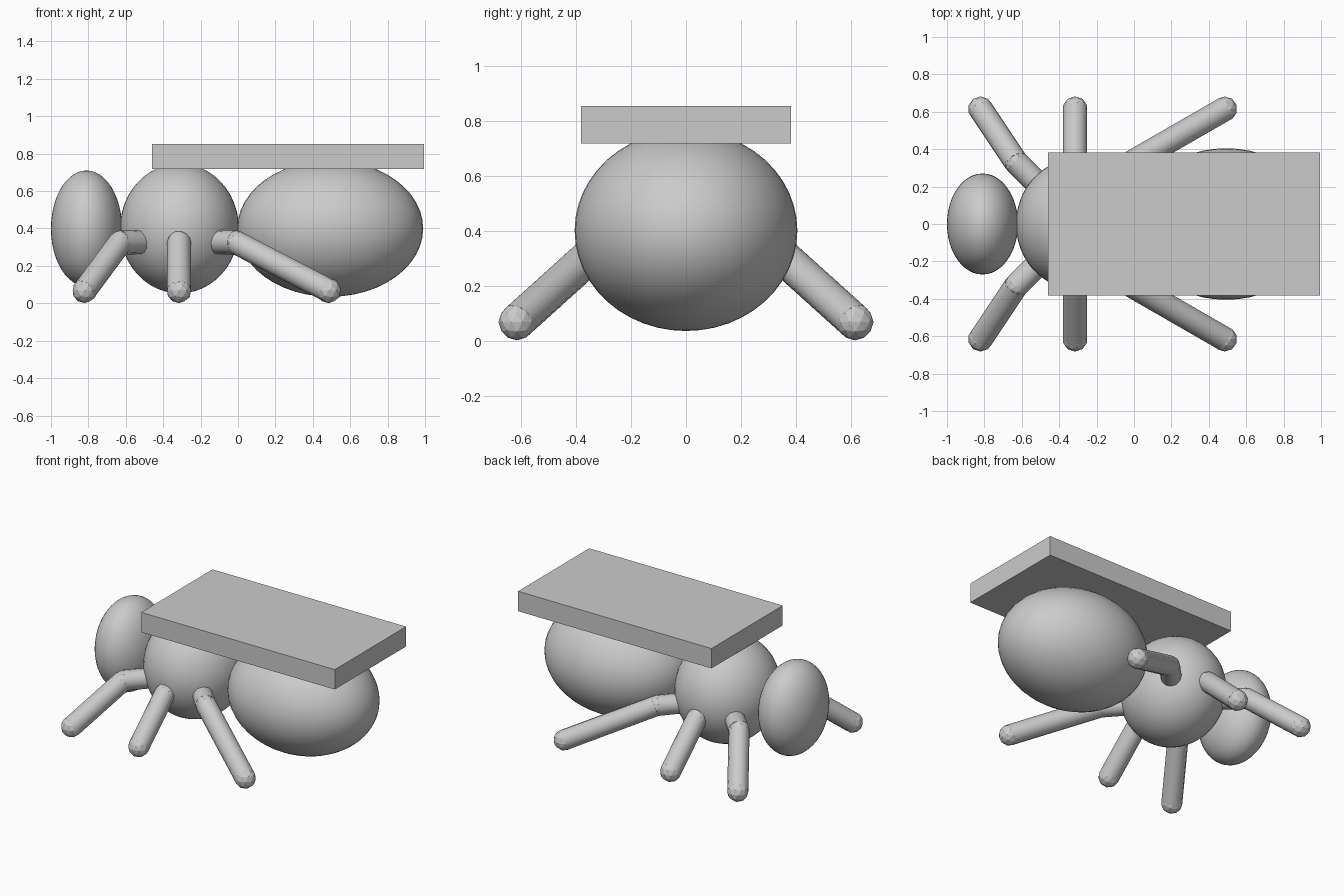
import bpy
from math import radians
from mathutils import Vector

cube = bpy.data.objects.get("Cube")
if cube:
    bpy.data.objects.remove(cube, do_unlink=True)

grey = bpy.data.materials.new("plain grey")
grey.use_nodes = True
grey.diffuse_color = (0.6, 0.6, 0.6, 1)
grey.node_tree.nodes["Principled BSDF"].inputs["Base Color"].default_value = (0.6, 0.6, 0.6, 1)


def finish(name, smooth=None):
    obj = bpy.context.object
    obj.name = name
    obj.data.materials.append(grey)
    if smooth:
        bpy.ops.object.transform_apply(location=False, rotation=True, scale=True)
        bpy.ops.object.shade_smooth_by_angle(angle=radians(smooth))
    return obj


def ellipsoid(name, x, radii):
    bpy.ops.mesh.primitive_uv_sphere_add(segments=48, ring_count=24, radius=1, location=(x, 0, 0.4))
    bpy.context.object.scale = radii
    finish(name, 60)


def rod(name, a, b, radius):
    a, b = Vector(a), Vector(b)
    d = b - a
    bpy.ops.mesh.primitive_cylinder_add(vertices=12, radius=radius, depth=d.length, location=(a + b) / 2)
    bpy.context.object.rotation_euler = d.to_track_quat('Z', 'Y').to_euler()
    finish(name, 32)


def ball(name, centre, radius):
    bpy.ops.mesh.primitive_ico_sphere_add(subdivisions=2, radius=radius, location=centre)
    finish(name)


# Body
ellipsoid("head", -0.81, (0.19, 0.27, 0.31))
ellipsoid("thorax", -0.313, (0.318, 0.347, 0.347))
ellipsoid("abdomen", 0.493, (0.497, 0.405, 0.365))

# Flat slab carried on the back
bpy.ops.mesh.primitive_cube_add(size=1, location=(0.268, 0, 0.785))
bpy.context.object.scale = (1.455, 0.765, 0.135)
finish("back_slab")

# Legs: hip x, knee x, foot x; each pair mirrored across y
R = 0.065
for pair, hip, knee, foot in (("front", -0.43, -0.63, -0.82),
                              ("middle", -0.315, -0.315, -0.315),
                              ("rear", -0.2, -0.01, 0.485)):
    for side, s in (("right", -1), ("left", 1)):
        name = f"{pair}_{side}_"
        h, k, f = (hip, s * 0.13, 0.33), (knee, s * 0.33, 0.325), (foot, s * 0.615, 0.068)
        rod(name + "upper_leg", h, k, R)
        rod(name + "lower_leg", k, f, R)
        ball(name + "knee", k, R)
        ball(name + "foot", f, R + 0.002)
